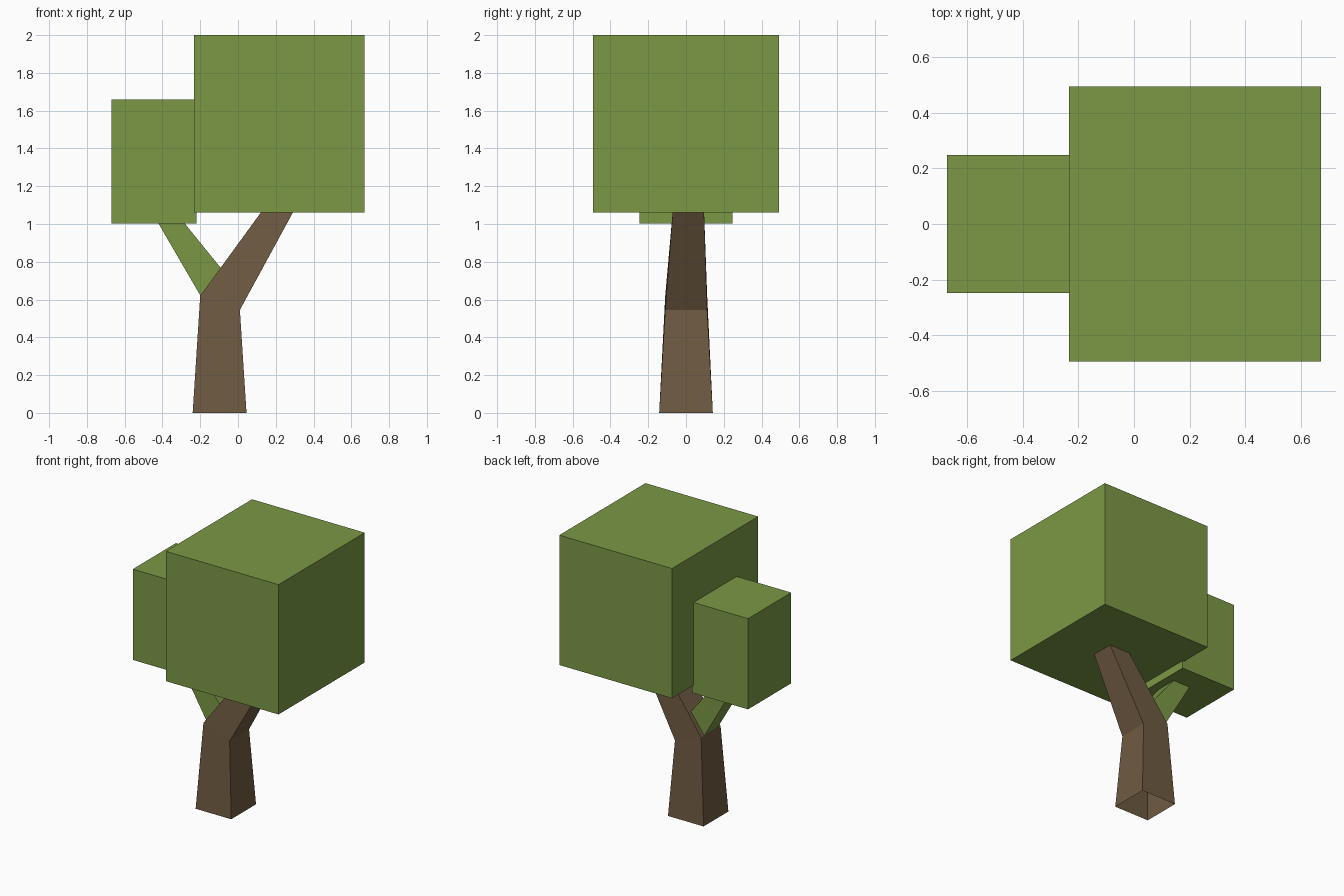
import bpy, bmesh

if "Cube" in bpy.data.objects:
    bpy.data.objects.remove(bpy.data.objects["Cube"])


def material(name, rgb):
    m = bpy.data.materials.new(name)
    m.diffuse_color = (*rgb, 1)
    m.use_nodes = True
    m.node_tree.nodes["Principled BSDF"].inputs["Base Color"].default_value = m.diffuse_color
    return m


leaf = material("leaf green", (0.200, 0.315, 0.060))
bark = material("bark brown", (0.160, 0.104, 0.054))


def loft(name, rings, mat, cap_start=False, cap_end=False):
    """Four-sided tube; each ring = left (x, z), right (x, z), y min, y max."""
    bm = bmesh.new()
    loops = []
    for (xl, zl), (xr, zr), y0, y1 in rings:
        corners = [(xl, y0, zl), (xr, y0, zr), (xr, y1, zr), (xl, y1, zl)]
        loops.append([bm.verts.new(c) for c in corners])
    for a, b in zip(loops, loops[1:]):
        for i in range(4):
            j = (i + 1) % 4
            bm.faces.new((a[i], a[j], b[j], b[i]))
    if cap_start:
        bm.faces.new(loops[0][::-1])
    if cap_end:
        bm.faces.new(loops[-1])
    mesh = bpy.data.meshes.new(name)
    bm.to_mesh(mesh)
    bm.free()
    mesh.materials.append(mat)
    obj = bpy.data.objects.new(name, mesh)
    bpy.context.collection.objects.link(obj)
    return obj


def box(name, x, y, z, mat):
    return loft(name, [((x[0], h), (x[1], h), *y) for h in z], mat, True, True)


# Leaf blocks
box("large_crown", (-0.233, 0.67), (-0.493, 0.493), (1.06, 2.0), leaf)
box("small_crown", (-0.67, -0.22), (-0.247, 0.247), (1.003, 1.66), leaf)

# Bent tapering trunk, open underneath
loft("trunk", [
    ((-0.24, 0.0), (0.045, 0.0), -0.142, 0.142),
    ((-0.20, 0.62), (0.01, 0.545), -0.11, 0.112),
    ((0.135, 1.08), (0.301, 1.08), -0.069, 0.095),
], bark)

# Side branch growing from the bend into the small crown
loft("side_branch", [
    ((-0.197, 0.617), (-0.085, 0.76), -0.075, 0.075),
    ((-0.431, 1.02), (-0.296, 1.02), -0.078, 0.08),
], leaf)
